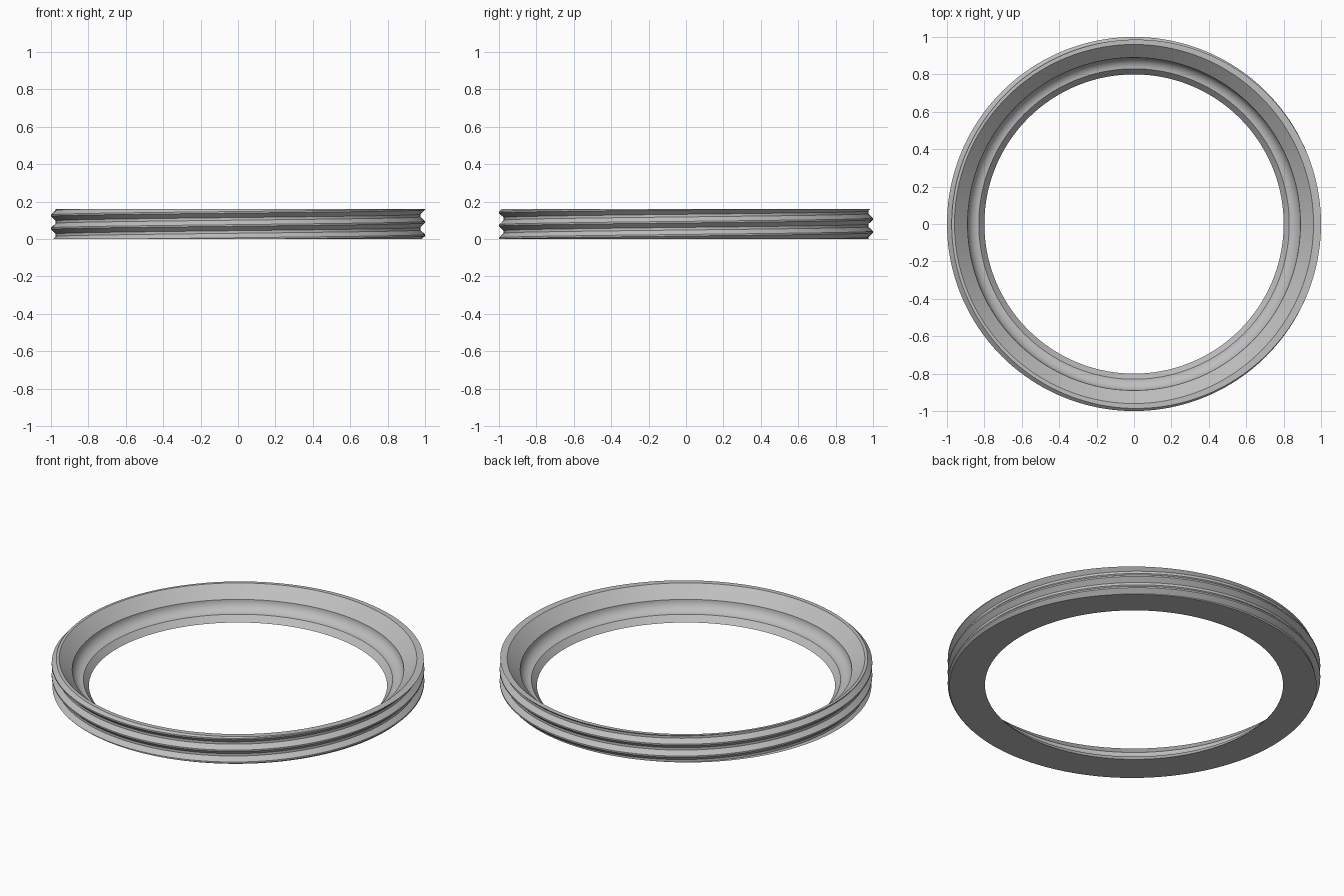
import bpy, bmesh, math

cube = bpy.data.objects.get("Cube")
if cube:
    bpy.data.objects.remove(cube, do_unlink=True)

SEGMENTS = 160
HEIGHT = 0.16
PITCH = 0.07
CREST, ROOT = 1.0, 0.975
FIRST_CREST = 0.02                    # crest height on the +x side
# One thread tooth: (fraction of pitch from the crest centre, radius)
TOOTH = [(-0.06, CREST), (0.06, CREST), (0.4, ROOT), (0.6, ROOT)]


def thread_outline(turn):
    """Outer outline at this fraction of a turn, cut off at both rims."""
    knots = [(FIRST_CREST + PITCH * (turn + k + f), r)
             for k in range(-3, 5) for f, r in TOOTH]

    def radius_at(z):
        for (z0, r0), (z1, r1) in zip(knots, knots[1:]):
            if z0 <= z <= z1:
                return r0 + (r1 - r0) * (z - z0) / (z1 - z0)

    low, high = (radius_at(0), 0), (radius_at(HEIGHT), HEIGHT)
    return [low if z <= 0 else high if z >= HEIGHT else (r, z) for z, r in knots]


# Inside outline: upper cone, concave fillet, lower cone
inside = [(0.96, HEIGHT)]
for i in range(11):
    a = math.pi / 2 * i / 10
    inside.append((0.83 + 0.06 * math.cos(a), 0.095 - 0.06 * math.sin(a)))
inside.append((0.80, 0))

# Sweep the outline around the axis while the thread climbs
bm = bmesh.new()
columns = []
for s in range(SEGMENTS + 1):
    turn = s / SEGMENTS
    c, d = math.cos(math.tau * turn), math.sin(math.tau * turn)
    columns.append([bm.verts.new((r * c, r * d, z))
                    for r, z in thread_outline(turn) + inside])
for a, b in zip(columns, columns[1:]):
    for i in range(len(a)):
        j = (i + 1) % len(a)
        bm.faces.new((a[i], b[i], b[j], a[j]))
bmesh.ops.remove_doubles(bm, verts=bm.verts, dist=0.00002)
bmesh.ops.dissolve_degenerate(bm, edges=bm.edges, dist=0.00002)
bmesh.ops.recalc_face_normals(bm, faces=bm.faces)

mesh = bpy.data.meshes.new("threaded_ring")
bm.to_mesh(mesh)
bm.free()
ring = bpy.data.objects.new("threaded_ring", mesh)
bpy.context.collection.objects.link(ring)

# Plain grey finish
grey = bpy.data.materials.new("light_grey")
grey.use_nodes = True
color = (0.52, 0.52, 0.52, 1)
grey.diffuse_color = color
grey.node_tree.nodes["Principled BSDF"].inputs["Base Color"].default_value = color
mesh.materials.append(grey)

bpy.ops.object.select_all(action="DESELECT")
ring.select_set(True)
bpy.context.view_layer.objects.active = ring
bpy.ops.object.shade_smooth_by_angle(angle=math.radians(25))
